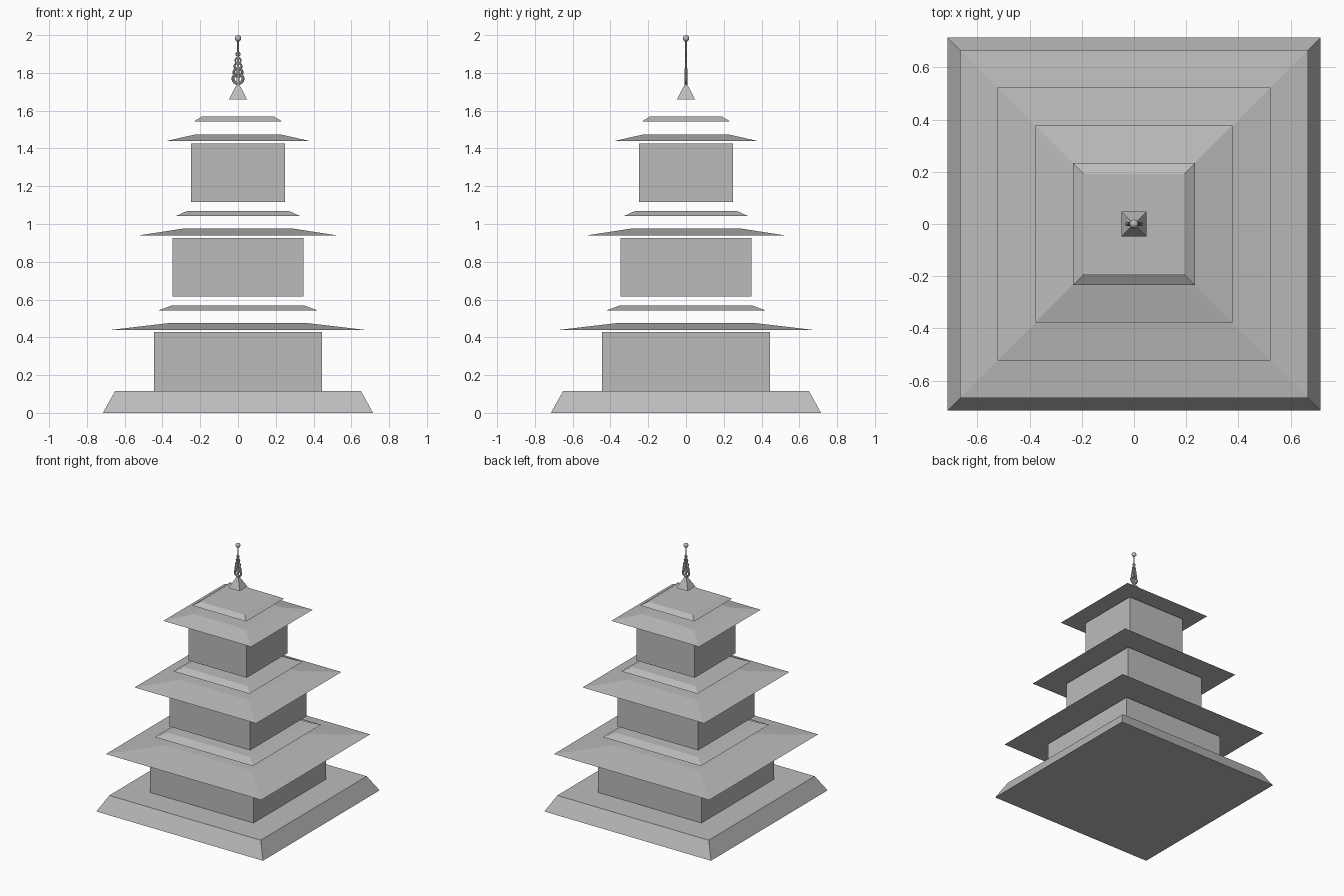
import bpy, bmesh
from math import pi, sqrt

cube = bpy.data.objects.get("Cube")
if cube:
    bpy.data.objects.remove(cube, do_unlink=True)

# Single stone colour
stone = bpy.data.materials.new("stone_grey")
stone.use_nodes = True
stone.diffuse_color = (0.5, 0.5, 0.5, 1)
stone.node_tree.nodes["Principled BSDF"].inputs["Base Color"].default_value = (0.5, 0.5, 0.5, 1)


def finish(name, smooth=False):
    ob = bpy.context.object
    ob.name = name
    ob.data.materials.append(stone)
    if smooth:
        bpy.ops.object.shade_smooth_by_angle()
    return ob


def square_slab(name, z0, z1, half0, half1):
    """Closed square frustum given by its half widths at bottom and top."""
    bpy.ops.mesh.primitive_cone_add(vertices=4, radius1=half0 * sqrt(2), radius2=half1 * sqrt(2),
                                    depth=z1 - z0, location=(0, 0, (z0 + z1) / 2),
                                    rotation=(0, 0, pi / 4))
    return finish(name)


# Sloped plinth
square_slab("plinth", 0, 0.117, 0.715, 0.65)

# Three shrinking storeys: walls, wide eave, small upper roof
for i in range(3):
    z = 0.5 * i
    n = i + 1
    wall = 0.444 - 0.0975 * i
    square_slab(f"storey_wall_{n}", z + 0.117, z + 0.427, wall, wall)
    square_slab(f"eave_{n}", z + 0.44, z + 0.475, 0.667 - 0.145 * i, 0.37 - 0.074 * i)
    square_slab(f"upper_roof_{n}", z + 0.543, z + 0.568, 0.42 - 0.0935 * i, 0.352 - 0.08 * i)

# Spire foot, pole and ball
square_slab("spire_foot", 1.658, 1.735, 0.048, 0.009)
bpy.ops.mesh.primitive_cone_add(vertices=12, radius1=0.008, radius2=0.004, depth=0.25,
                                location=(0, 0, 1.855))
finish("spire_pole", True)
bpy.ops.mesh.primitive_uv_sphere_add(segments=20, ring_count=12, radius=0.017,
                                     location=(0, 0, 1.983))
finish("spire_ball", True)

# Upright rings shrinking towards the top
for i in range(5):
    s = 1 - 0.15 * i
    bpy.ops.mesh.primitive_torus_add(major_segments=24, minor_segments=8,
                                     major_radius=0.026 * s, minor_radius=0.008 * s,
                                     location=(0, 0, 1.77 + 0.032 * i), rotation=(pi / 2, 0, 0))
    finish(f"spire_ring_{i + 1}", True)
